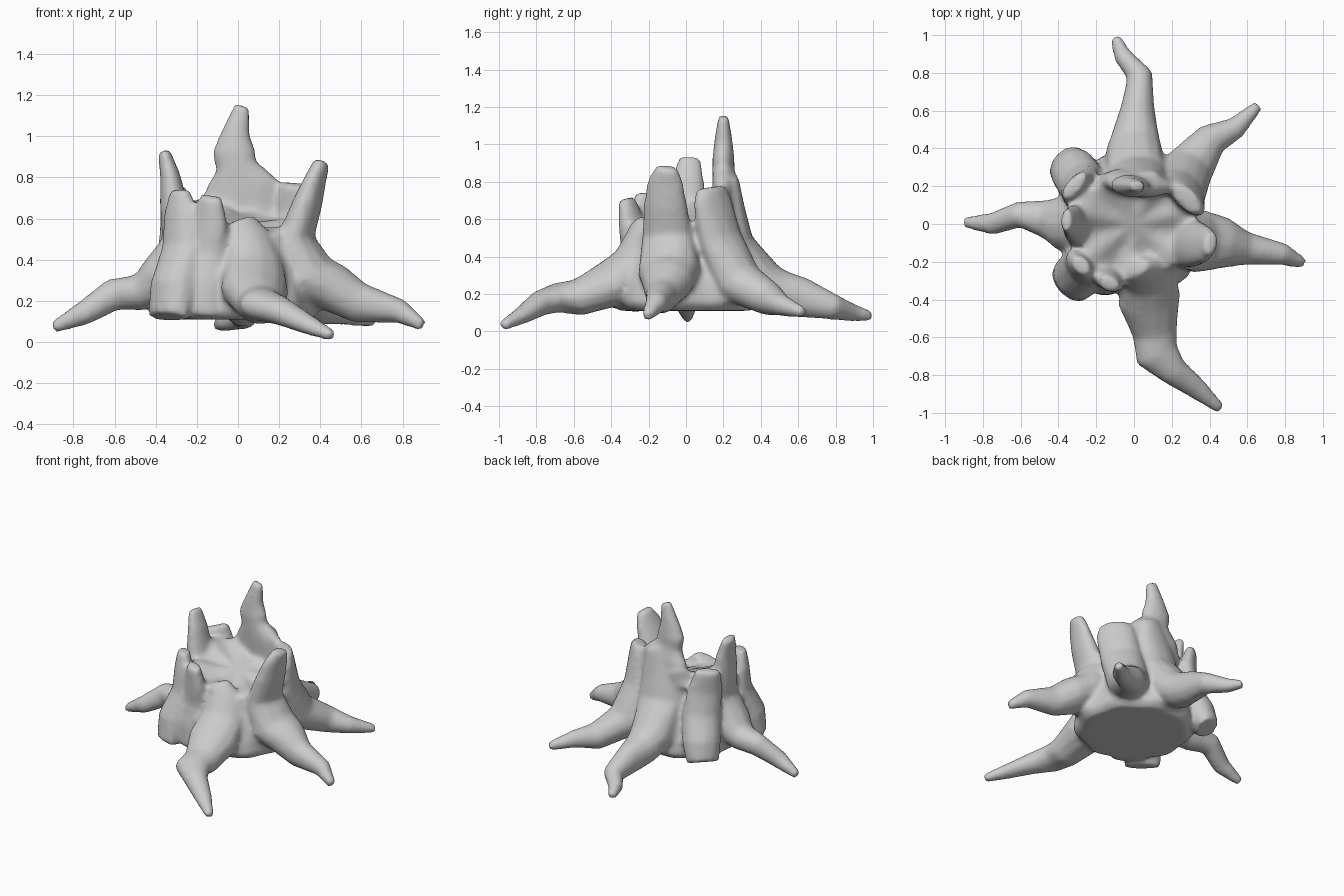
import bpy
import bmesh
import math
from mathutils import Vector

if "Cube" in bpy.data.objects:
    bpy.data.objects.remove(bpy.data.objects["Cube"])

bark = bpy.data.materials.new("plain_grey")
bark.use_nodes = True
grey = (0.6, 0.6, 0.6, 1)
bark.diffuse_color = grey
bark.node_tree.nodes["Principled BSDF"].inputs["Base Color"].default_value = grey

SIDES = 12
bm = bmesh.new()


def loft(rings):
    """Skin a list of point rings into a closed solid."""
    loops = [[bm.verts.new(p) for p in ring] for ring in rings]
    for low, high in zip(loops, loops[1:]):
        count = len(low)
        for i in range(count):
            j = (i + 1) % count
            bm.faces.new((low[i], low[j], high[j], high[i]))
    for cap in (loops[0], loops[-1]):
        centre = bm.verts.new(sum((v.co for v in cap), Vector()) / len(cap))
        for i, v in enumerate(cap):
            bm.faces.new((v, cap[(i + 1) % len(cap)], centre))


def limb(*stations):
    """Tapered limb through (x, y, z, half width, half depth), in hundredths."""
    points = [Vector(s[:3]) / 100 for s in stations]
    outward = Vector((points[-1].x, points[-1].y, 0)).normalized()
    across = Vector((0, 0, 1)).cross(outward)
    rings = []
    for k, centre in enumerate(points):
        before = points[max(k - 1, 0)]
        after = points[min(k + 1, len(points) - 1)]
        along = (after - before).normalized()
        side = (across - along * across.dot(along)).normalized()
        normal = along.cross(side)
        wide, deep = stations[k][3] / 100, stations[k][4] / 100
        ring = []
        for i in range(SIDES):
            a = math.tau * i / SIDES
            ring.append(centre + side * wide * math.cos(a) + normal * deep * math.sin(a))
        rings.append(ring)
    loft(rings)


def trunk_ring(radius, height, tilt=0):
    """Fluted ring; tilt lowers the edge between the front and left roots."""
    ring = []
    for i in range(SIDES * 4):
        a = math.tau * i / (SIDES * 4)
        r = radius * (1 + 0.03 * math.cos(a * 9 + 1))
        z = height + tilt * (math.sin(a - 0.7) + 0.2 * math.sin(a * 7))
        ring.append(Vector((r * math.cos(a), r * math.sin(a), z)))
    return ring


# Flared trunk with a ragged, slanting top
loft([trunk_ring(0.2, 0.11), trunk_ring(0.35, 0.11), trunk_ring(0.39, 0.15),
      trunk_ring(0.38, 0.24), trunk_ring(0.35, 0.34), trunk_ring(0.315, 0.44),
      trunk_ring(0.295, 0.53), trunk_ring(0.3, 0.62, 0.09),
      trunk_ring(0.25, 0.62, 0.08), trunk_ring(0.14, 0.6, 0.05)])

# Back root, rising to a ridge behind the tall splinter
limb((6, 24, 83, 8, 4), (3, 25, 68, 13, 6), (1, 27, 48, 16, 9), (0, 39, 26, 15, 14),
     (1, 50, 21, 12, 12), (2, 62, 18, 9, 11), (3, 79, 13, 7, 7),
     (-6, 89, 10, 5, 5), (-10, 99, 8, 3, 3))

# Back left root under a broad piece of rim
limb((28, 13, 77, 10, 5), (28, 14, 70, 13, 6), (26, 18, 50, 14, 9), (28, 28, 26, 14, 13),
     (41, 45, 17, 9, 9), (54, 51, 14, 6, 6), (66, 63, 10, 3, 3))

# Left root with its leaning splinter
limb((41, -10, 88, 6, 4), (38, -11, 80, 10, 5), (34, -11, 68, 12, 7), (28, -10, 51, 14, 9),
     (34, -9, 32, 17, 14), (47, -10, 26, 14, 12), (59, -13, 19, 9, 10),
     (79, -16, 15, 6, 6), (90, -21, 8, 3, 3))

# Right root with its upright splinter
limb((-36, 2, 93, 6, 3), (-33, 1, 81, 9, 5), (-31, 0, 66, 11, 7), (-28, 0, 49, 14, 9),
     (-36, 0, 29, 15, 14), (-48, 3, 24, 10, 9), (-61, 5, 23, 7, 8),
     (-75, 0, 14, 6, 6), (-90, 1, 7, 3, 3))

# Front root, sweeping to the left
limb((2, -23, 60, 6, 4), (5, -24, 52, 11, 7), (8, -28, 38, 15, 10), (8, -40, 25, 17, 13),
     (11, -58, 18, 12, 10), (12, -69, 18, 12, 8), (21, -78, 15, 8, 7),
     (33, -87, 9, 6, 5), (46, -98, 3, 3, 3))

# Short buttresses between the roots
limb((-28, -22, 74, 6, 4), (-28, -22, 63, 10, 6), (-27, -23, 46, 12, 8),
     (-31, -28, 27, 13, 11), (-34, -32, 12, 12, 7))
limb((-13, -32, 71, 6, 4), (-14, -29, 58, 10, 6), (-15, -26, 44, 11, 8),
     (-18, -28, 26, 12, 9), (-19, -30, 12, 11, 7))
limb((-32, 20, 75, 9, 4), (-29, 20, 60, 12, 6), (-28, 22, 43, 13, 9),
     (-32, 28, 26, 13, 11), (-36, 32, 14, 11, 8))

# Tall back splinter with a notch on one side
limb((2, 20, 115, 4, 3), (-1, 20, 102, 7, 5), (-2, 20, 92, 11, 6), (-1, 20, 86, 10, 6),
     (2, 21, 77, 18, 7), (2, 22, 60, 22, 7))

bmesh.ops.recalc_face_normals(bm, faces=bm.faces)
mesh = bpy.data.meshes.new("tree_stump")
bm.to_mesh(mesh)
bm.free()
mesh.materials.append(bark)
stump = bpy.data.objects.new("tree_stump", mesh)
bpy.context.collection.objects.link(stump)

# Fuse the overlapping limbs into one soft, continuous skin
fuse = stump.modifiers.new("fuse", "REMESH")
fuse.mode = "VOXEL"
fuse.voxel_size = 0.016
fuse.use_smooth_shade = True
soften = stump.modifiers.new("soften", "SMOOTH")
soften.factor = 0.5
soften.iterations = 10
